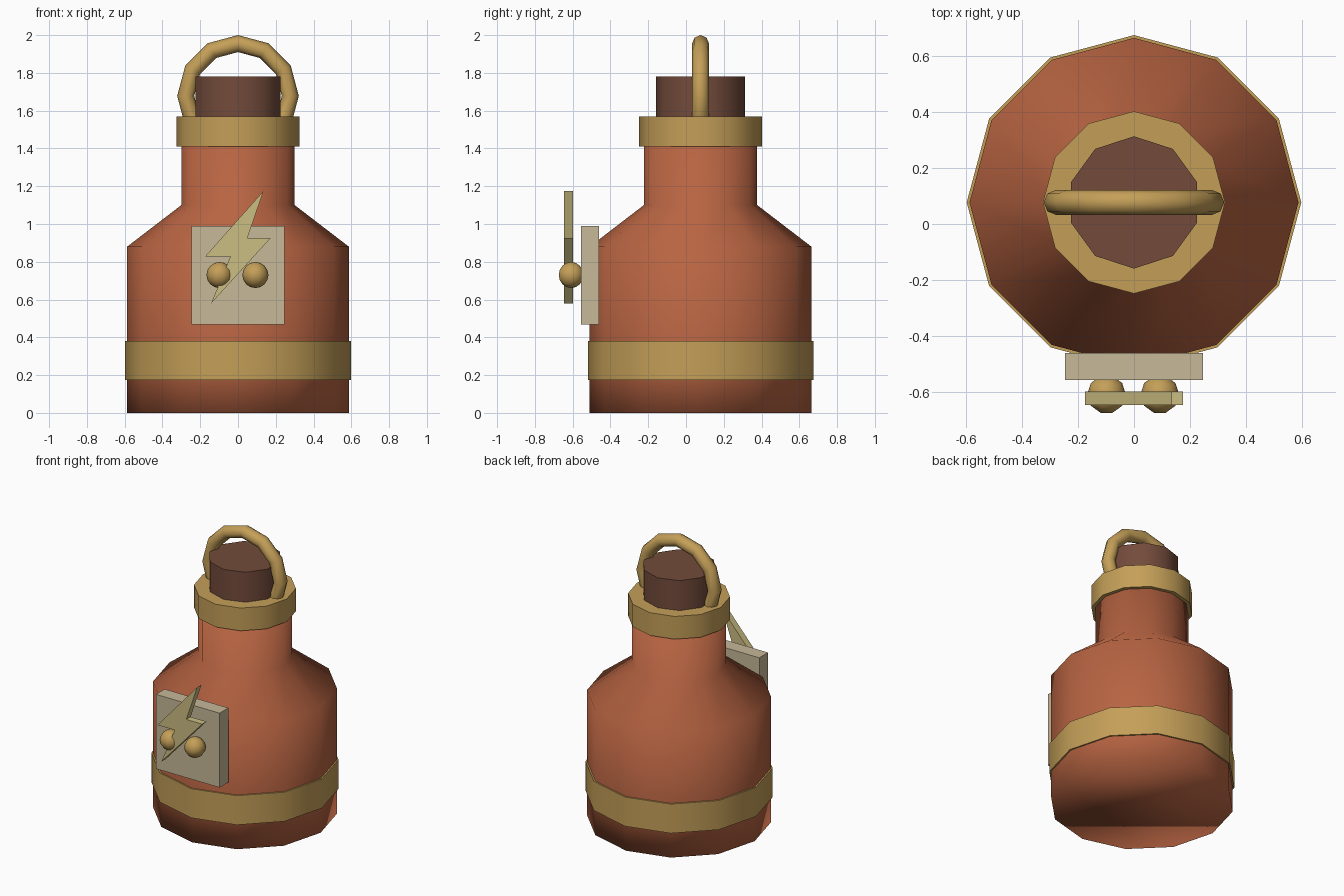
import bpy, bmesh, math
from mathutils import Matrix

if "Cube" in bpy.data.objects:
    bpy.data.objects.remove(bpy.data.objects["Cube"])

CY = 0.077  # y of the bottle axis


def material(name, rgb):
    m = bpy.data.materials.new(name)
    lin = [((c / 255 + 0.055) / 1.055) ** 2.4 for c in rgb]
    m.diffuse_color = (*lin, 1)
    m.use_nodes = True
    m.node_tree.nodes["Principled BSDF"].inputs["Base Color"].default_value = m.diffuse_color
    return m


clay = material("clay_orange", (184, 100, 66))
brass = material("brass", (196, 159, 88))
cork = material("cork_brown", (115, 75, 59))
stone = material("plate_beige", (199, 184, 152))
pale = material("bolt_pale_yellow", (203, 189, 130))


def finish(name, bm, mat, smooth=None):
    """Turn a bmesh into an object; smooth is an angle in degrees."""
    bmesh.ops.recalc_face_normals(bm, faces=bm.faces)
    me = bpy.data.meshes.new(name)
    bm.to_mesh(me)
    bm.free()
    me.materials.append(mat)
    ob = bpy.data.objects.new(name, me)
    bpy.context.collection.objects.link(ob)
    if smooth:
        bpy.ops.object.select_all(action='DESELECT')
        ob.select_set(True)
        bpy.context.view_layer.objects.active = ob
        if smooth >= 180:
            bpy.ops.object.shade_smooth()
        else:
            bpy.ops.object.shade_smooth_by_angle(angle=math.radians(smooth))
    return ob


def lathe(name, profile, sides, mat, smooth):
    """Stack rings of (radius, z) around the bottle axis and cap both ends."""
    bm = bmesh.new()
    rings = []
    for r, z in profile:
        angles = [math.pi / 2 + 2 * math.pi * i / sides for i in range(sides)]
        rings.append([bm.verts.new((r * math.cos(a), CY + r * math.sin(a), z)) for a in angles])
    for lo, hi in zip(rings, rings[1:]):
        for i in range(sides):
            j = (i + 1) % sides
            bm.faces.new((lo[i], lo[j], hi[j], hi[i]))
    bm.faces.new(rings[0][::-1])
    bm.faces.new(rings[-1])
    return finish(name, bm, mat, smooth)


def extrude_outline(name, outline, y0, y1, mat):
    """Prism from an (x, z) outline between two depths."""
    bm = bmesh.new()
    front = [bm.verts.new((x, y0, z)) for x, z in outline]
    back = [bm.verts.new((x, y1, z)) for x, z in outline]
    bm.faces.new(front)
    bm.faces.new(back[::-1])
    n = len(outline)
    for i in range(n):
        j = (i + 1) % n
        bm.faces.new((front[i], back[i], back[j], front[j]))
    return finish(name, bm, mat)


# Bottle with straight base, sloped shoulder and neck
lathe("bottle_body", [(0.587, 0), (0.587, 0.28), (0.587, 0.88), (0.3, 1.1), (0.3, 1.5)],
      12, clay, 180)

# Brass bands and stopper
lathe("base_band", [(0.597, 0.175), (0.597, 0.38)], 12, brass, 40)
lathe("neck_collar", [(0.325, 1.41), (0.325, 1.57)], 12, brass, 40)
lathe("stopper", [(0.236, 1.5), (0.236, 1.78)], 10, cork, 40)

# Carry ring standing in the collar
bm = bmesh.new()
R, r, major, minor = 0.277, 0.045, 12, 8
loops = []
for i in range(major):
    a = 2 * math.pi * i / major
    loop = []
    for k in range(minor):
        b = 2 * math.pi * k / minor
        d = R + r * math.cos(b)
        loop.append(bm.verts.new((d * math.cos(a), CY + r * math.sin(b), 1.678 + d * math.sin(a))))
    loops.append(loop)
for i in range(major):
    p, q = loops[i], loops[(i + 1) % major]
    for k in range(minor):
        m = (k + 1) % minor
        bm.faces.new((p[k], q[k], q[m], p[m]))
finish("carry_ring", bm, brass, 180)

# Front plate and lightning bolt
extrude_outline("front_plate", [(-0.247, 0.468), (0.247, 0.468), (0.247, 0.99), (-0.247, 0.99)],
                -0.557, -0.46, stone)
extrude_outline("lightning_bolt",
                [(0.135, 1.175), (0.05, 0.927), (0.174, 0.927),
                 (-0.142, 0.58), (-0.04, 0.828), (-0.174, 0.828)],
                -0.645, -0.597, pale)

# Pair of round knobs on the plate
for side, x in (("left", -0.098), ("right", 0.092)):
    bm = bmesh.new()
    bmesh.ops.create_uvsphere(bm, u_segments=10, v_segments=8, radius=0.069,
                              matrix=Matrix.Translation((x, -0.608, 0.73))
                              @ Matrix.Rotation(math.pi / 2, 4, 'Z'))
    finish(side + "_knob", bm, brass, 180)
